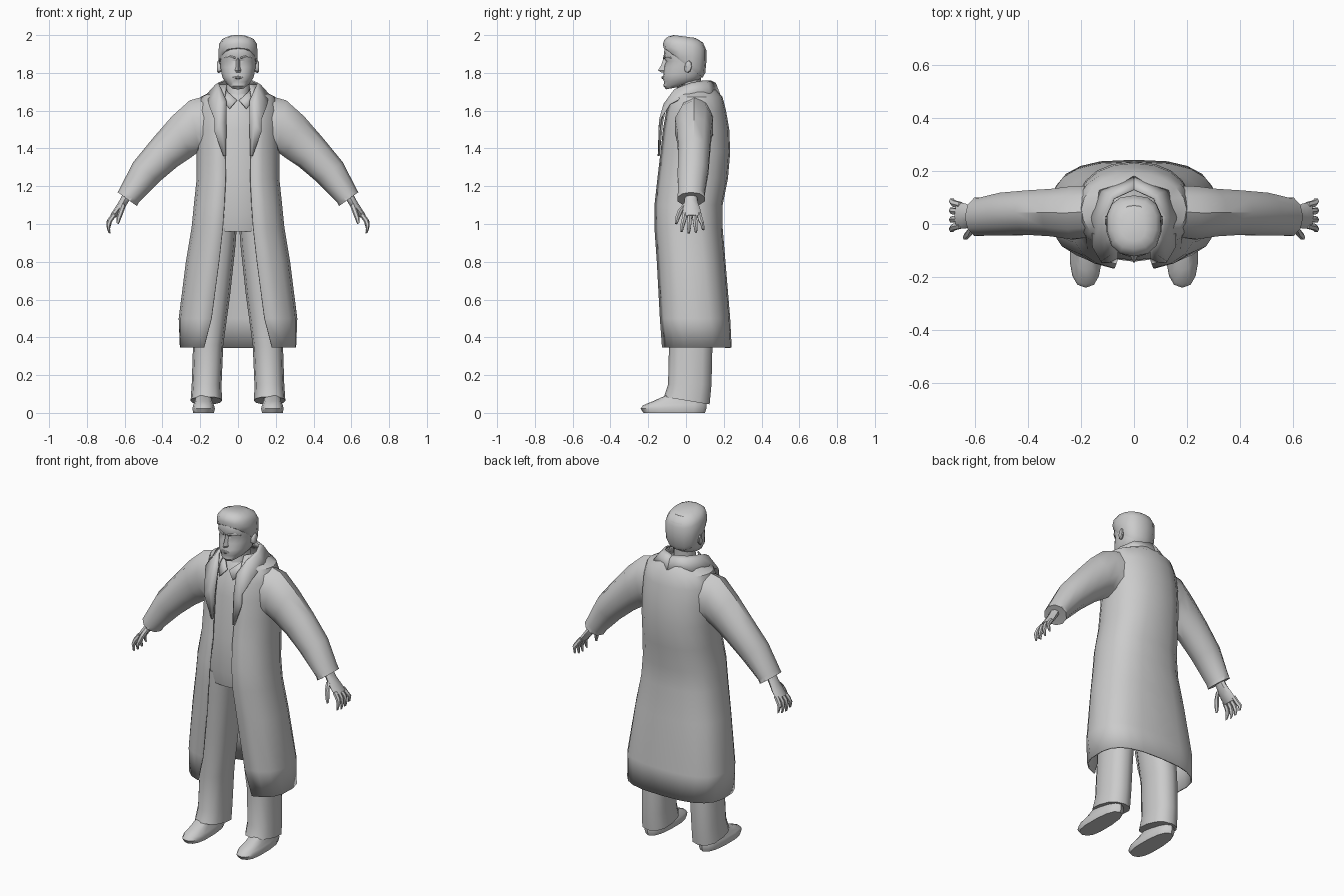
import bpy, bmesh, math
from mathutils import Vector


def loft(name, rings, closed=True, cap=True, mirror=False, thick=0, angle=40):
    """Skin a list of equally long point rows into one mesh object."""
    bm = bmesh.new()
    rows = [[bm.verts.new(p) for p in r] for r in rings]
    n = len(rows[0])
    for a, b in zip(rows, rows[1:]):
        for i in range(n if closed else n - 1):
            j = (i + 1) % n
            bm.faces.new((a[i], a[j], b[j], b[i]))
    if closed and cap:
        bm.faces.new(rows[0])
        bm.faces.new(rows[-1])
    bmesh.ops.remove_doubles(bm, verts=bm.verts, dist=0.0005)
    bmesh.ops.recalc_face_normals(bm, faces=bm.faces)
    me = bpy.data.meshes.new(name)
    bm.to_mesh(me)
    bm.free()
    ob = bpy.data.objects.new(name, me)
    bpy.context.collection.objects.link(ob)
    bpy.ops.object.select_all(action='DESELECT')
    ob.select_set(True)
    bpy.context.view_layer.objects.active = ob
    bpy.ops.object.shade_smooth_by_angle(angle=math.radians(angle))
    if thick:
        m = ob.modifiers.new("thickness", 'SOLIDIFY')
        m.thickness, m.offset = thick, 0
    if mirror:
        ob.modifiers.new("mirror", 'MIRROR')
    return ob


def spow(v, e):
    return math.copysign(abs(v) ** e, v)


def section(zf, zb, w, yf, yb, n=2.0, cx=0.0, gap=0.0, seg=16, mid=0.5):
    """Rounded horizontal section; gap leaves it open at the front."""
    yc = yf + (yb - yf) * mid
    t0 = math.asin((gap / w) ** (n / 2)) if gap else 0
    pts = []
    for i in range(seg + 1 if gap else seg):
        t = t0 + (2 * math.pi - 2 * t0) * i / seg
        c = spow(math.cos(t), 2 / n)
        y = yc - c * (yc - yf if c > 0 else yb - yc)
        z = zf + (zb - zf) * (y - yf) / (yb - yf)
        pts.append((cx + w * spow(math.sin(t), 2 / n), y, z))
    return pts


def oval(c, u, v, seg=10):
    c, u, v = Vector(c), Vector(u), Vector(v)
    return [c + u * math.cos(2 * math.pi * i / seg) + v * math.sin(2 * math.pi * i / seg)
            for i in range(seg)]


def finger(name, pts, r):
    rings = [oval(p, (r * k * .85, 0, r * k * .5), (0, r * k, 0), 6)
             for p, k in zip(pts, (1, 1, .9, .5))]
    loft(name, rings, mirror=True)


# long open coat: z, half width, front, back, roundness, opening
coat = [(1.735, .095, -.05, .140, 2, .06), (1.70, .135, -.07, .165, 2, .065),
        (1.67, .195, -.085, .19, 2, .07), (1.60, .215, -.108, .208, 2.1, .07),
        (1.50, .215, -.125, .225, 2.2, .07), (1.38, .215, -.137, .23, 2.3, .068),
        (1.24, .215, -.152, .218, 2.4, .065), (1.10, .23, -.167, .19, 2.5, .072),
        (.98, .242, -.168, .19, 2.5, .08), (.80, .272, -.156, .205, 2.6, .10),
        (.50, .31, -.142, .23, 2.8, .14), (.345, .305, -.14, .238, 2.8, .18)]
loft("coat_body", [section(z, z, w, f, b, n, gap=g, seg=18)
                   for z, w, f, b, n, g in coat], closed=False, thick=.008)

# sleeves: outer point, inner point (x, z), y centre, y radius
sleeve = [((.12, 1.69), (.14, 1.33), .05, .10), ((.255, 1.655), (.205, 1.385), .042, .105),
          ((.35, 1.57), (.245, 1.355), .043, .094), ((.45, 1.455), (.32, 1.305), .043, .088),
          ((.555, 1.327), (.415, 1.225), .037, .085), ((.625, 1.19), (.525, 1.115), .027, .074),
          ((.637, 1.168), (.535, 1.095), .027, .076), ((.625, 1.16), (.56, 1.115), .027, .05)]
loft("sleeve", [oval(((o[0] + i[0]) / 2, yc, (o[1] + i[1]) / 2),
                     ((o[0] - i[0]) / 2, 0, (o[1] - i[1]) / 2), (0, r, 0))
                for o, i, yc, r in sleeve], mirror=True)

# folded collar running into the lapels: fold line, mid, outer edge
collar = [((0, .130, 1.757), (0, .155, 1.745), (0, .178, 1.685)),
          ((.075, .095, 1.757), (.09, .112, 1.745), (.128, .125, 1.69)),
          ((.102, .025, 1.745), (.118, .025, 1.735), (.158, .025, 1.69)),
          ((.090, -.05, 1.715), (.105, -.06, 1.71), (.155, -.085, 1.635)),
          ((.062, -.10, 1.65), (.09, -.115, 1.635), (.125, -.138, 1.555)),
          ((.062, -.125, 1.54), (.09, -.14, 1.53), (.125, -.142, 1.49)),
          ((.066, -.143, 1.36), (.072, -.146, 1.36), (.078, -.143, 1.36))]
loft("collar_and_lapels", collar, closed=False, mirror=True, thick=.008)

# shirt and hips under the coat
shirt = [(1.69, .065, -.05, .09), (1.64, .11, -.085, .12), (1.5, .185, -.112, .17),
         (1.25, .19, -.137, .17), (1.05, .195, -.142, .16), (.96, .18, -.125, .15)]
loft("shirt_and_hips", [section(z, z, w, f, b, 2.2) for z, w, f, b in shirt])
loft("shirt_collar", [[(.065, .03, 1.72), (.055, -.045, 1.70), (.006, -.095, 1.655)],
                      [(.085, .03, 1.68), (.085, -.06, 1.66), (.045, -.115, 1.61)]],
     closed=False, mirror=True, thick=.006)

# trouser legs: z front, z back, centre x, half width, front, back
leg = [(1.03, 1.03, .095, .092, -.13, .14), (.88, .88, .108, .094, -.12, .14),
       (.62, .62, .132, .09, -.10, .135), (.36, .36, .158, .08, -.09, .14),
       (.15, .15, .166, .079, -.095, .135), (.085, .045, .168, .083, -.117, .125)]
loft("trouser_leg", [section(a, b, w, f, k, 2.4, cx=x, seg=12)
                     for a, b, x, w, f, k in leg], mirror=True)

# shoes
shoe = [(0, 0, .056, -.225, .10), (.022, .022, .061, -.24, .108), (.04, .045, .056, -.228, .108),
        (.062, .065, .046, -.175, .10), (.10, .10, .042, -.09, .095)]
loft("shoe", [section(a, b, w, f, k, 2.5, cx=.182, seg=14, mid=.4)
              for a, b, w, f, k in shoe], mirror=True)

# neck and head
loft("neck", [section(z, z, w, f, b, seg=12) for z, w, f, b in
              [(1.63, .075, -.07, .08), (1.70, .062, -.05, .075), (1.78, .062, -.045, .08)]])
head = [(1.713, 1.735, .035, -.105, .01), (1.73, 1.75, .058, -.12, .05),
        (1.752, 1.765, .073, -.116, .075), (1.772, 1.78, .083, -.125, .085),
        (1.79, 1.80, .088, -.119, .095), (1.83, 1.83, .094, -.117, .10),
        (1.862, 1.862, .096, -.106, .103), (1.885, 1.885, .098, -.119, .104),
        (1.94, 1.94, .094, -.112, .10), (1.975, 1.975, .06, -.08, .07)]
loft("head", [section(a, b, w, f, k, 2.3, seg=18, mid=.55) for a, b, w, f, k in head])

# swept hair cap
hair = [(1.925, 1.775, .098, -.108, .088), (1.932, 1.80, .104, -.119, .102),
        (1.955, 1.86, .105, -.122, .108), (1.975, 1.92, .102, -.115, .108),
        (1.992, 1.96, .085, -.095, .09), (2.0, 1.985, .045, -.065, .05)]
loft("hair", [section(a, b, w, f, k, 2.4, seg=14, mid=.55) for a, b, w, f, k in hair])

# nose, brows, lips and ears
loft("nose", [[(-w, y0, z), (0, y1, z), (w, y0, z)] for w, y0, y1, z in
              [(.011, -.098, -.118, 1.88), (.014, -.105, -.132, 1.84),
               (.020, -.108, -.148, 1.813), (.017, -.108, -.13, 1.802)]])
loft("brow", [oval((x, y, z), (0, .004, .006), (0, -.005, .003), 6) for x, y, z in
              [(.014, -.117, 1.879), (.045, -.108, 1.887), (.075, -.08, 1.882)]], mirror=True)
loft("lips", [oval((x, y, 1.775), (0, 0, h), (0, .005, 0), 6) for x, y, h in
              [(-.032, -.113, .002), (0, -.126, .008), (.032, -.113, .002)]])
loft("ear", [oval((x, y, 1.832), (0, .004, r), (0, r * .55, 0), 8) for x, y, r in
             [(.088, .005, .026), (.104, .012, .034), (.110, .014, .026)]], mirror=True)

# hands: palm, four fingers and thumb
palm = [((.588, .027, 1.15), .024, .032), ((.607, .027, 1.115), .022, .036),
        ((.635, .03, 1.075), .020, .047), ((.662, .032, 1.04), .016, .05)]
loft("palm", [oval(c, (t * .88, 0, t * .48), (0, w, 0), 8) for c, t, w in palm], mirror=True)
for k, drop in enumerate((.008, 0, .004, .018)):
    y, s = -.005 + k * .025, (k - 1.4) * .011
    finger("finger_%d" % (k + 1),
           [(.652, y, 1.055), (.678, y + s * .4, 1.02), (.687, y + s * .9, .985 + drop),
            (.682, y + s * 1.2, .952 + drop)], .0135)
finger("thumb", [(.605, .0, 1.105), (.618, -.03, 1.07), (.632, -.046, 1.03),
                 (.638, -.052, 1.002)], .0145)
